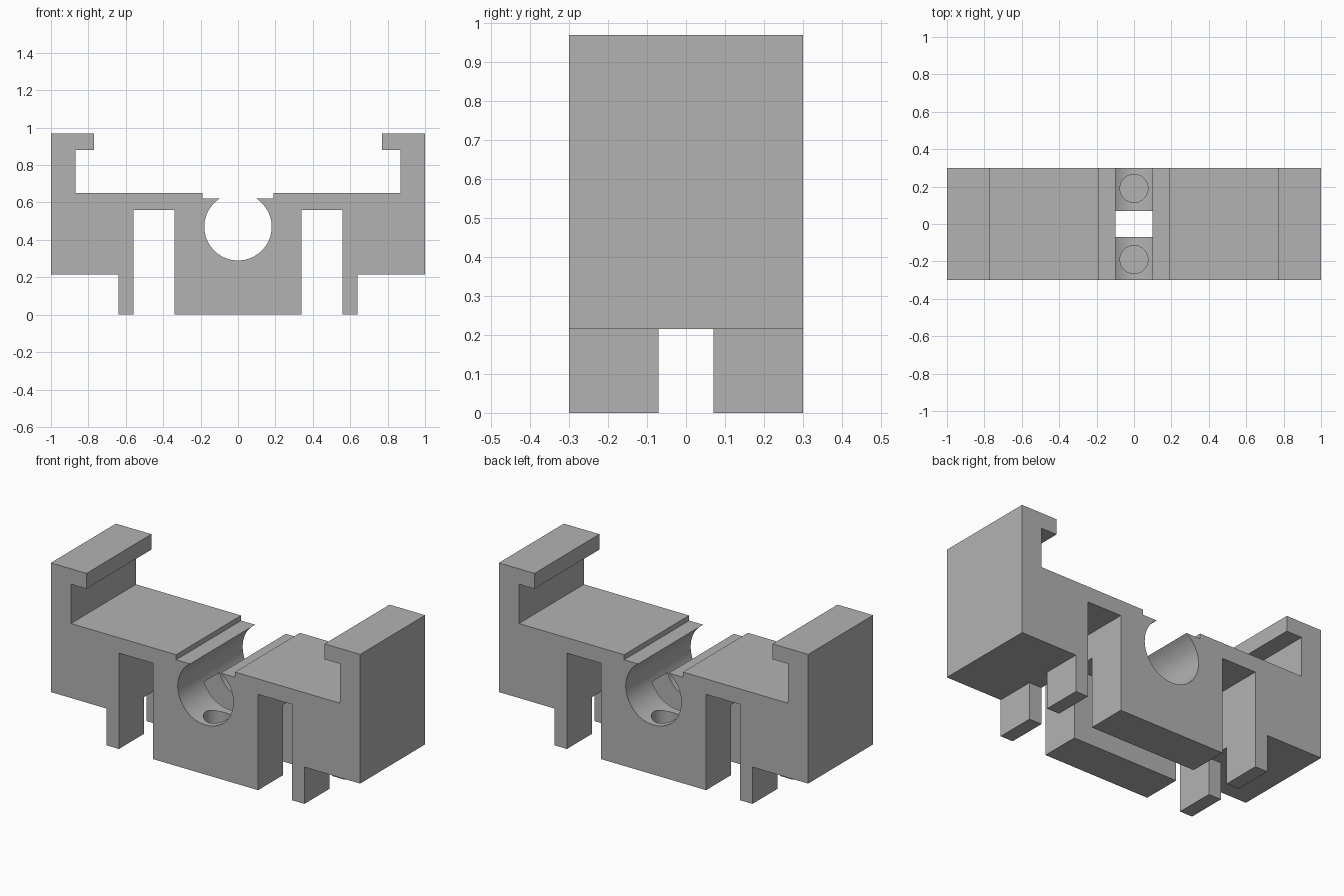
import bpy, bmesh, math

cube = bpy.data.objects.get("Cube")
if cube:
    bpy.data.objects.remove(cube, do_unlink=True)

DEPTH = 0.30              # half depth of the bracket
BORE_R, BORE_Z = 0.18, 0.47
LIP_Z = 0.62

grey = bpy.data.materials.new("plain_grey")
grey.use_nodes = True
grey.diffuse_color = (0.45, 0.45, 0.45, 1)
grey.node_tree.nodes["Principled BSDF"].inputs["Base Color"].default_value = (0.45, 0.45, 0.45, 1)


def new_object(name, bm):
    bmesh.ops.recalc_face_normals(bm, faces=bm.faces)
    mesh = bpy.data.meshes.new(name)
    bm.to_mesh(mesh)
    bm.free()
    obj = bpy.data.objects.new(name, mesh)
    bpy.context.collection.objects.link(obj)
    return obj


def extrude_profile(name, points, half_depth):
    bm = bmesh.new()
    face = bm.faces.new([bm.verts.new((x, -half_depth, z)) for x, z in points])
    result = bmesh.ops.extrude_face_region(bm, geom=[face])
    verts = [v for v in result["geom"] if isinstance(v, bmesh.types.BMVert)]
    bmesh.ops.translate(bm, verts=verts, vec=(0, 2 * half_depth, 0))
    return new_object(name, bm)


def box(name, half_x, half_y, z0, z1):
    return extrude_profile(name, [(-half_x, z0), (half_x, z0), (half_x, z1), (-half_x, z1)], half_y)


def cut(target, cutter):
    cutter.hide_render = True
    mod = target.modifiers.new("cut", 'BOOLEAN')
    mod.operation = 'DIFFERENCE'
    mod.solver = 'EXACT'
    mod.object = cutter
    bpy.context.view_layer.objects.active = target
    bpy.ops.object.modifier_apply(modifier=mod.name)
    bpy.data.objects.remove(cutter, do_unlink=True)


# Half outline: centre block, channel, leg, outer block, hooked arm, floor, lip
half = [(0.34, 0), (0.34, 0.56), (0.56, 0.56), (0.56, 0), (0.64, 0), (0.64, 0.215),
        (1, 0.215), (1, 0.97), (0.77, 0.97), (0.77, 0.88), (0.87, 0.88),
        (0.87, 0.65), (0.19, 0.65), (0.19, LIP_Z)]

# Open bore, running from the lip round the bottom to the other lip
start = math.asin((LIP_Z - BORE_Z) / BORE_R)
STEPS = 56
arc = []
for i in range(STEPS + 1):
    a = start - (math.pi + 2 * start) * i / STEPS
    arc.append((BORE_R * math.cos(a), BORE_Z + BORE_R * math.sin(a)))

outline = half + arc + [(-x, z) for x, z in reversed(half)]
body = extrude_profile("clip_bracket", outline, DEPTH)

# Cross slot, higher in the centre block than between the legs
cut(body, box("centre_slot_cutter", 0.45, 0.07, -0.1, 0.41))
cut(body, box("leg_slot_cutter", 0.8, 0.07, -0.1, 0.215))

# Blind round holes in the floor of the bore
for side in (-1, 1):
    bm = bmesh.new()
    bmesh.ops.create_cone(bm, cap_ends=True, segments=40, radius1=0.075, radius2=0.075, depth=0.4)
    bmesh.ops.translate(bm, verts=bm.verts, vec=(0, side * 0.19, 0.3))
    cut(body, new_object("hole_cutter", bm))

body.data.materials.clear()
body.data.materials.append(grey)
for poly in body.data.polygons:
    poly.material_index = 0

bpy.ops.object.select_all(action='DESELECT')
body.select_set(True)
bpy.context.view_layer.objects.active = body
bpy.ops.object.shade_smooth_by_angle(angle=math.radians(30))
